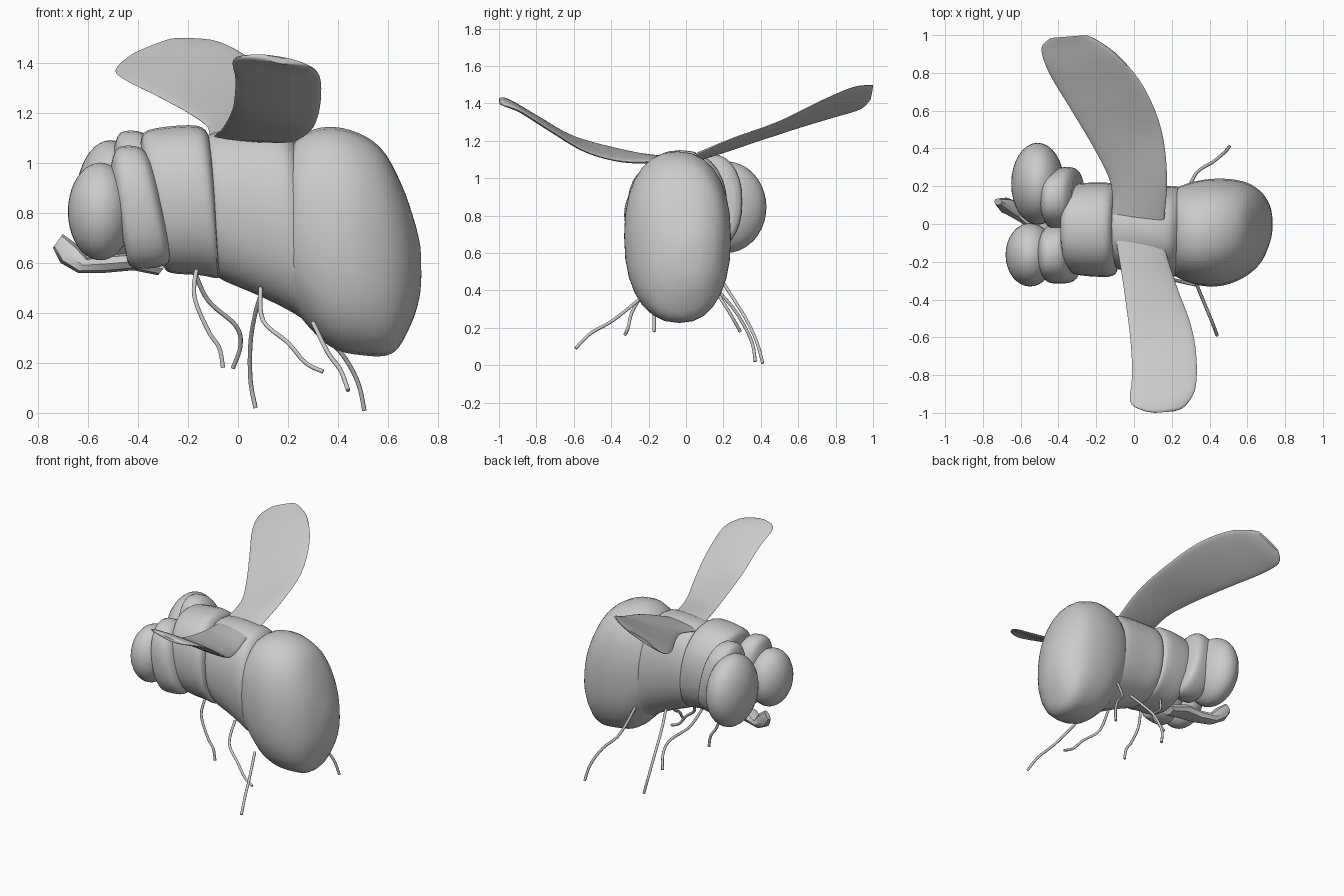
import bpy, bmesh, math
from mathutils import Vector


def smooth(ob, angle=40):
    bpy.ops.object.select_all(action='DESELECT')
    ob.select_set(True)
    bpy.context.view_layer.objects.active = ob
    bpy.ops.object.shade_smooth_by_angle(angle=math.radians(angle))


def spline(keys, steps):
    # Catmull-Rom through equal-length tuples
    out = []
    for i in range(len(keys) - 1):
        a, b = keys[max(i - 1, 0)], keys[i]
        c, d = keys[i + 1], keys[min(i + 2, len(keys) - 1)]
        for s in range(steps):
            t = s / steps
            out.append([0.5 * (2 * q + (r - p) * t + (2 * p - 5 * q + 4 * r - u) * t * t
                               + (3 * q - p - 3 * r + u) * t ** 3)
                        for p, q, r, u in zip(a, b, c, d)])
    out.append(list(keys[-1]))
    return out


def loft(name, keys, axis, sides=28, steps=4, power=0.9):
    # each key: edge point P, opposite edge point Q, half width along axis
    bm = bmesh.new()
    rings = []
    for k in (spline(keys, steps) if steps > 1 else keys):
        p, q, w = Vector(k[0:3]), Vector(k[3:6]), k[6]
        ring = []
        for i in range(sides):
            a = math.tau * i / sides
            c = math.copysign(abs(math.cos(a)) ** power, math.cos(a))
            s = math.copysign(abs(math.sin(a)) ** power, math.sin(a))
            ring.append(bm.verts.new((p + q) / 2 + (p - q) / 2 * c + axis * w * s))
        rings.append(ring)
    for r0, r1 in zip(rings, rings[1:]):
        for i in range(sides):
            j = (i + 1) % sides
            bm.faces.new((r0[i], r0[j], r1[j], r1[i]))
    bm.faces.new(rings[0])
    bm.faces.new(rings[-1])
    bmesh.ops.recalc_face_normals(bm, faces=bm.faces)
    me = bpy.data.meshes.new(name)
    bm.to_mesh(me)
    bm.free()
    ob = bpy.data.objects.new(name, me)
    bpy.context.collection.objects.link(ob)
    smooth(ob)
    return ob


Y, Z = Vector((0, 1, 0)), Vector((0, 0, 1))


def segment(name, rows, **kw):
    # row: top x, top z, bottom x, bottom z, y min, y max
    keys = [(a, (e + f) / 2, b, c, (e + f) / 2, d, (f - e) / 2) for a, b, c, d, e, f in rows]
    return loft(name, keys, Y, **kw)


# Body segments
segment("abdomen", [
    (.20, 1.00, .18, .50, -.22, .13), (.23, 1.09, .22, .42, -.28, .19),
    (.33, 1.14, .36, .27, -.325, .23), (.45, 1.13, .50, .23, -.325, .24),
    (.57, 1.06, .62, .24, -.275, .22), (.655, .91, .69, .35, -.20, .17),
    (.71, .75, .725, .46, -.10, .10), (.73, .66, .733, .55, -.04, .04)], power=0.87)
segment("rear_thorax", [
    (-.13, 1.08, -.09, .56, -.20, .17), (-.10, 1.12, -.06, .53, -.24, .20),
    (.05, 1.13, .08, .47, -.26, .20), (.18, 1.12, .22, .40, -.28, .20),
    (.23, 1.08, .32, .33, -.26, .19)])
segment("front_thorax", [
    (-.39, 1.08, -.30, .59, -.22, .17), (-.36, 1.13, -.27, .56, -.265, .21),
    (-.20, 1.15, -.15, .55, -.28, .22), (-.13, 1.13, -.08, .54, -.27, .21),
    (-.10, 1.05, -.08, .58, -.22, .18)])

# Paired plates behind the eyes
plate = [(-.51, .98, -.45, .64, -.26, -.05), (-.48, 1.06, -.42, .58, -.31, -.01),
         (-.39, 1.06, -.29, .59, -.31, .00), (-.34, 1.00, -.27, .65, -.26, -.04)]
segment("right_head_plate", plate)
segment("left_head_plate", [(a + .01, b + .06, c + .01, d + .04, e + .29, f + .30)
                            for a, b, c, d, e, f in plate])

# Eyes
for name, loc, size in (("right_eye", (-.55, -.163, .805), (.13, .168, .195)),
                        ("left_eye", (-.51, .213, .845), (.14, .217, .245))):
    bpy.ops.mesh.primitive_uv_sphere_add(segments=32, ring_count=20, radius=1, location=loc)
    eye = bpy.context.object
    eye.name = name
    eye.scale = size
    smooth(eye)

# Mouthpart under the head
segment("mouthpart", [
    (-.28, .60, -.32, .55, -.06, .05), (-.42, .64, -.42, .57, -.07, .08),
    (-.55, .63, -.53, .56, -.03, .09), (-.60, .62, -.64, .56, .02, .12),
    (-.64, .67, -.71, .60, .05, .14), (-.70, .715, -.74, .66, .10, .135)],
    sides=8, steps=1)

# Wings: thin lofts between leading and trailing edge
T = .017
loft("left_wing", [
    (-.12, .00, 1.08, .16, .02, 1.11, T), (-.12, .20, 1.14, .175, .25, 1.21, T),
    (-.20, .38, 1.20, .145, .50, 1.30, T), (-.33, .60, 1.27, .055, .72, 1.41, T),
    (-.45, .80, 1.33, -.07, .88, 1.48, T), (-.49, .93, 1.37, -.18, .965, 1.495, T),
    (-.44, .985, 1.42, -.25, 1.0, 1.495, T * .7)], Z)
loft("right_wing", [
    (-.11, .00, 1.09, .17, -.05, 1.09, T), (-.09, -.12, 1.11, .17, -.15, 1.09, T),
    (-.06, -.30, 1.14, .23, -.34, 1.09, T), (-.02, -.60, 1.22, .30, -.53, 1.14, T),
    (-.01, -.80, 1.33, .33, -.70, 1.24, T), (-.02, -.94, 1.41, .325, -.87, 1.35, T),
    (.04, -.985, 1.425, .27, -.965, 1.39, T), (.11, -1.0, 1.42, .21, -.992, 1.40, T * .7)], Z)


# Legs
def leg(name, pts, r=.009):
    cu = bpy.data.curves.new(name, 'CURVE')
    cu.dimensions = '3D'
    cu.bevel_depth = r
    cu.bevel_resolution = 2
    cu.use_fill_caps = True
    path = spline(pts, 6)
    sp = cu.splines.new('POLY')
    sp.points.add(len(path) - 1)
    for p, co in zip(sp.points, path):
        p.co = (*co, 1)
    bpy.context.collection.objects.link(bpy.data.objects.new(name, cu))


leg("front_right_leg", [(-.16, -.12, .60), (-.175, -.16, .47), (-.12, -.17, .33),
                        (-.075, -.17, .26), (-.06, -.17, .18)])
leg("front_left_leg", [(-.18, .06, .58), (-.12, .13, .45), (-.01, .19, .35),
                       (.01, .24, .27), (-.02, .29, .18)])
leg("middle_left_leg", [(.10, .08, .50), (.07, .17, .40), (.05, .27, .28),
                        (.05, .35, .13), (.07, .37, .02)])
leg("middle_right_leg", [(.09, -.16, .50), (.10, -.24, .37), (.20, -.29, .28),
                         (.27, -.31, .20), (.34, -.325, .165)])
leg("rear_right_leg", [(.30, -.24, .36), (.36, -.39, .24), (.41, -.51, .17), (.44, -.59, .09)])
leg("rear_left_leg", [(.28, .16, .50), (.33, .27, .33), (.42, .33, .23),
                      (.48, .38, .12), (.505, .41, .01)])
